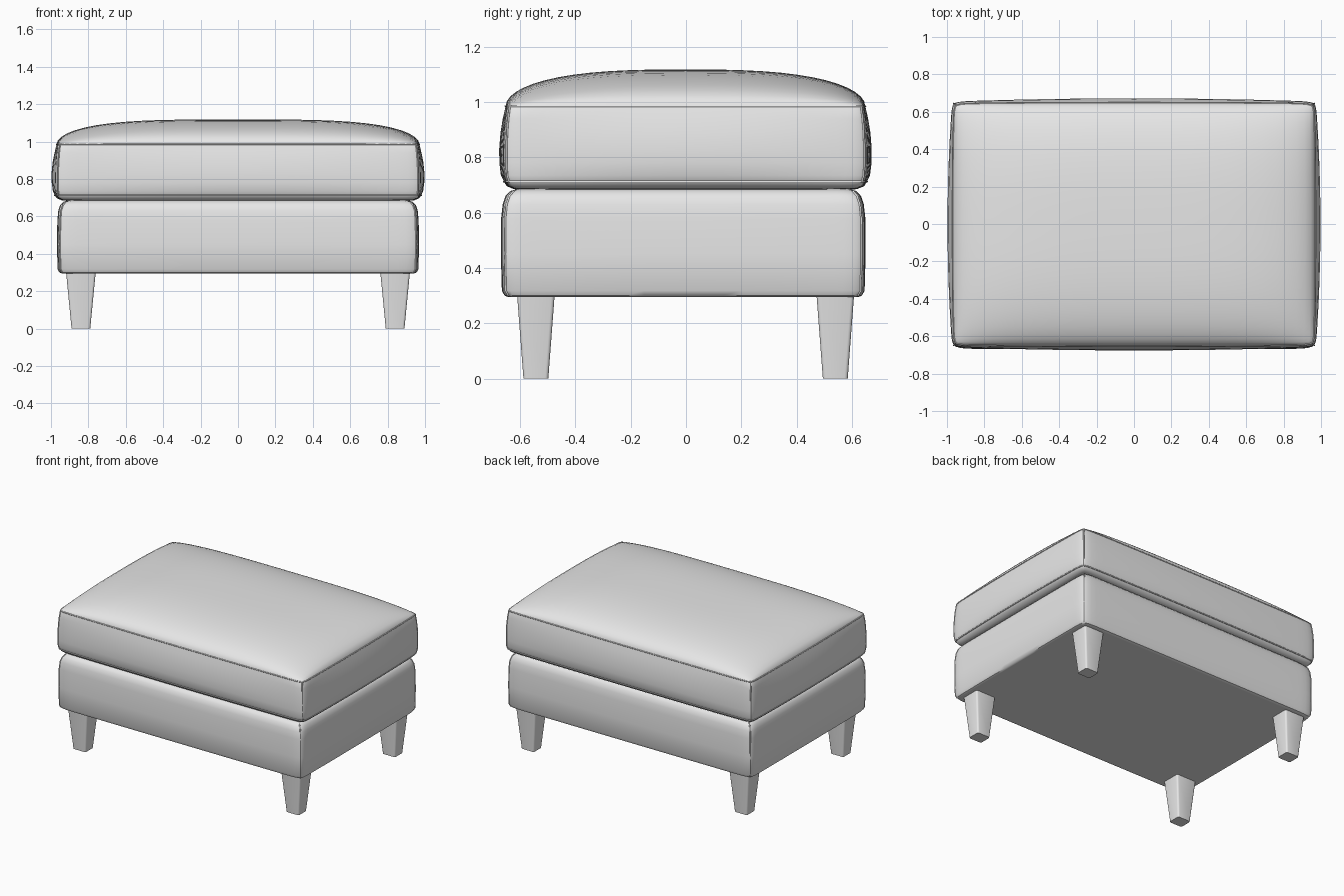
import bpy, bmesh, math

if "Cube" in bpy.data.objects:
    bpy.data.objects.remove(bpy.data.objects["Cube"])

grey = bpy.data.materials.new("grey_upholstery")
grey.diffuse_color = (0.8, 0.8, 0.8, 1)
grey.use_nodes = True
grey.node_tree.nodes["Principled BSDF"].inputs["Base Color"].default_value = grey.diffuse_color

N = 28
S = [math.sin(math.pi / 2 * (2 * i / N - 1)) for i in range(N + 1)]   # denser near edges
EDGE = ([(i, 0) for i in range(N)] + [(N, j) for j in range(N)] +
        [(i, N) for i in range(N, 0, -1)] + [(0, j) for j in range(N, 0, -1)])


def plan(i, j, hx, hy, bow, r, cy):
    """Point on a rectangle with bowed sides and softened corners."""
    u, v = S[i], S[j]
    x = u * (hx + bow * (1 - v * v) - r * abs(v) ** 40)
    y = v * (hy + bow * 0.7 * (1 - u * u) - r * abs(u) ** 40)
    return x, y + cy


def dome(i, j):
    u, v = abs(S[i]), abs(S[j])
    return math.sqrt(max(0, (1 - u ** 3.6) * (1 - v ** 2.8)))


def finish(ob, angle=40):
    ob.data.materials.append(grey)
    bpy.ops.object.select_all(action='DESELECT')
    ob.select_set(True)
    bpy.context.view_layer.objects.active = ob
    bpy.ops.object.shade_smooth_by_angle(angle=math.radians(angle))


def mesh_object(name, bm):
    bmesh.ops.recalc_face_normals(bm, faces=bm.faces[:])
    me = bpy.data.meshes.new(name)
    bm.to_mesh(me)
    bm.free()
    ob = bpy.data.objects.new(name, me)
    bpy.context.collection.objects.link(ob)
    return ob


def padded_block(name, profile, r, cy, rise, sag):
    """Loft the profile rows (z, hx, hy, bow); cap with domed grids."""
    bm = bmesh.new()
    rings = []
    for z, hx, hy, bow in profile:
        rings.append([bm.verts.new((*plan(i, j, hx, hy, bow, r, cy), z)) for i, j in EDGE])
    n = len(EDGE)
    for a, b in zip(rings, rings[1:]):
        for k in range(n):
            bm.faces.new((a[k], a[(k + 1) % n], b[(k + 1) % n], b[k]))
    for row, ring, h in ((profile[0], rings[0], -sag), (profile[-1], rings[-1], rise)):
        grid = dict(zip(EDGE, ring))
        z, hx, hy, bow = row
        for i in range(1, N):
            for j in range(1, N):
                grid[i, j] = bm.verts.new((*plan(i, j, hx, hy, bow, r, cy), z + h * dome(i, j)))
        for i in range(N):
            for j in range(N):
                bm.faces.new((grid[i, j], grid[i + 1, j], grid[i + 1, j + 1], grid[i, j + 1]))
    paths = [[v.co.copy() for v in ring] for ring in rings]
    finish(mesh_object(name, bm))
    return paths


def seams(name, lines):
    """Thin stitched seam cords; lines holds (points, closed)."""
    cu = bpy.data.curves.new(name, 'CURVE')
    cu.dimensions = '3D'
    cu.bevel_depth = 0.004
    cu.bevel_resolution = 1
    for pts, closed in lines:
        sp = cu.splines.new('POLY')
        sp.points.add(len(pts) - 1)
        for p, co in zip(sp.points, pts):
            p.co = (*co, 1)
        sp.use_cyclic_u = closed
    cu.materials.append(grey)
    ob = bpy.data.objects.new(name, cu)
    bpy.context.collection.objects.link(ob)


# Upholstered base
base = [(0.295, 0.940, 0.632, 0.002), (0.300, 0.953, 0.645, 0.002), (0.318, 0.962, 0.654, 0.003),
        (0.45, 0.964, 0.657, 0.004), (0.58, 0.962, 0.656, 0.004), (0.63, 0.958, 0.651, 0.003),
        (0.66, 0.948, 0.641, 0.003), (0.678, 0.932, 0.625, 0.002), (0.686, 0.905, 0.60, 0.0)]
base_rings = padded_block("base", base, 0.012, -0.01, 0.0, 0.0)

# Seat cushion with domed top
cushion = [(0.688, 0.940, 0.622, 0.008), (0.696, 0.958, 0.640, 0.010), (0.712, 0.968, 0.648, 0.012),
           (0.735, 0.972, 0.655, 0.018), (0.78, 0.973, 0.657, 0.023), (0.83, 0.973, 0.657, 0.024),
           (0.89, 0.971, 0.655, 0.020), (0.94, 0.967, 0.651, 0.014), (0.985, 0.962, 0.645, 0.008)]
rings = padded_block("cushion", cushion, 0.010, -0.002, 0.133, 0.015)

# Seam cords around the cushion and up the corners
corners = [0, N, 2 * N, 3 * N]
seams("cushion_seams", [(rings[2], True), (rings[-1], True)] +
      [([ring[k] for ring in rings[2:]], False) for k in corners])
seams("base_seams", [([ring[k] for ring in base_rings[1:-1]], False) for k in corners])

# Tapered square legs
for sx, side in ((-1, "left"), (1, "right")):
    for cy, end in ((-0.543, "front"), (0.540, "back")):
        bm = bmesh.new()
        bmesh.ops.create_cube(bm, size=1)
        for v in bm.verts:
            top = v.co.z > 0
            wx, wy = (0.16, 0.137) if top else (0.10, 0.09)
            v.co = (sx * 0.84 + math.copysign(wx / 2, v.co.x),
                    cy + math.copysign(wy / 2, v.co.y), 0.31 if top else 0.0)
        upright = [e for e in bm.edges if abs(e.verts[0].co.z - e.verts[1].co.z) > 0.1]
        bmesh.ops.bevel(bm, geom=upright, offset=0.012, segments=3, profile=0.5, affect='EDGES')
        finish(mesh_object(f"{end}_{side}_leg", bm))
